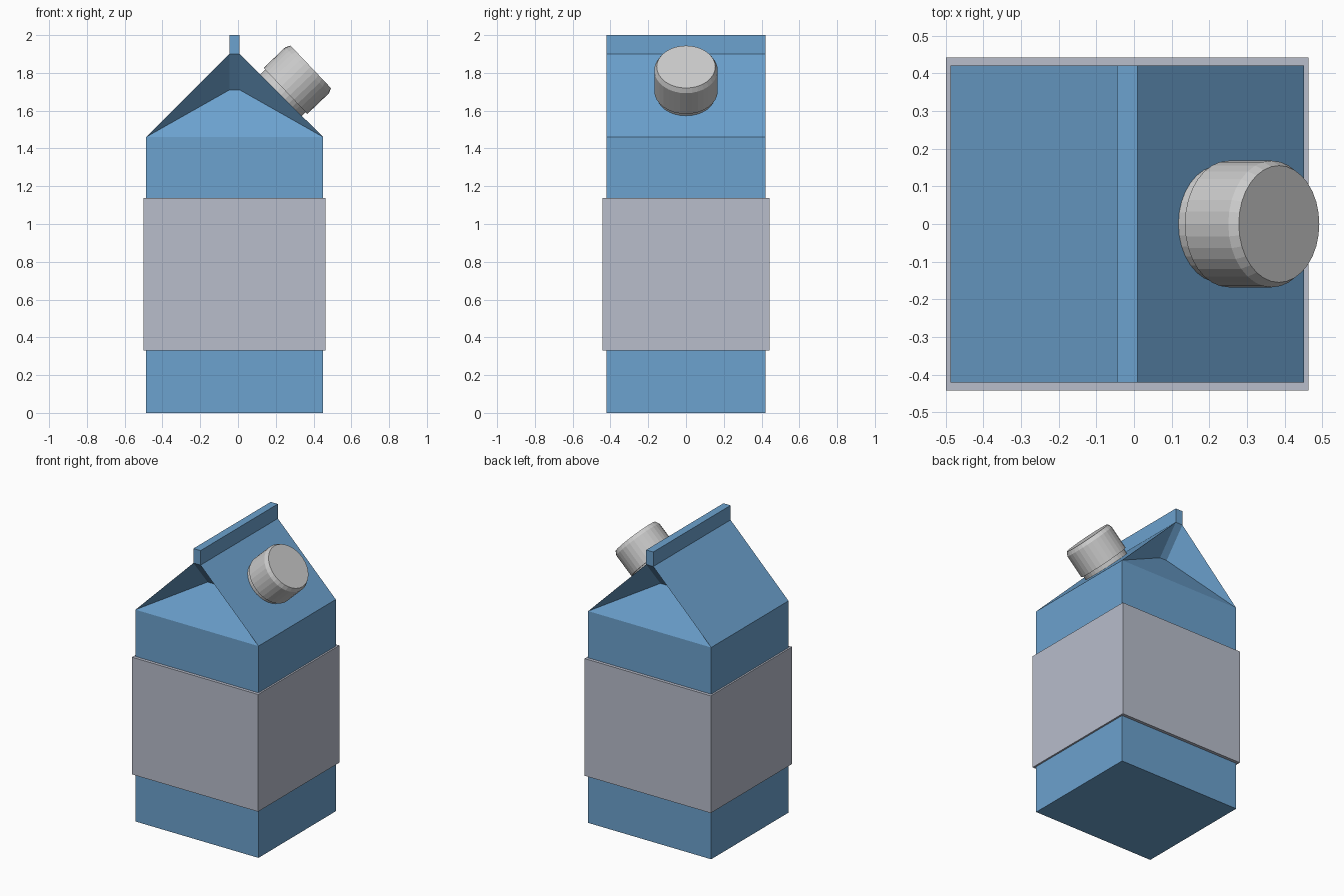
import bpy, bmesh, math
from mathutils import Matrix, Vector

if "Cube" in bpy.data.objects:
    bpy.data.objects.remove(bpy.data.objects["Cube"])

CX = -0.018            # carton centre in x
HX, HY = 0.469, 0.421  # carton half sizes
RX = 0.027             # half width of the ridge
EAVE, FOLD, RIDGE, TOP = 1.46, 1.71, 1.90, 2.0
FOLD_IN = 0.155        # how far the gable tucks inward


def material(name, color):
    m = bpy.data.materials.new(name)
    m.diffuse_color = (*color, 1)
    m.use_nodes = True
    m.node_tree.nodes["Principled BSDF"].inputs["Base Color"].default_value = m.diffuse_color
    return m


def finish(bm, name, mat=None):
    bmesh.ops.recalc_face_normals(bm, faces=bm.faces[:])
    me = bpy.data.meshes.new(name)
    bm.to_mesh(me)
    bm.free()
    ob = bpy.data.objects.new(name, me)
    bpy.context.collection.objects.link(ob)
    if mat:
        me.materials.append(mat)
    return ob


def ring(bm, hx, hy, z):
    """Rectangle: front left, front right, back right, back left."""
    return [bm.verts.new((CX + sx * hx, sy * hy, z))
            for sx, sy in ((-1, -1), (1, -1), (1, 1), (-1, 1))]


def bridge(bm, a, b, sides=range(4)):
    for i in sides:
        j = (i + 1) % 4
        bm.faces.new((a[i], a[j], b[j], b[i]))


blue = material("carton_blue", (0.15, 0.36, 0.62))
pale = material("label_grey", (0.48, 0.51, 0.60))

# carton: walls, roof slopes, tucked gables and top fin
bm = bmesh.new()
base = ring(bm, HX, HY, 0)
eave = ring(bm, HX, HY, EAVE)
fold = ring(bm, RX, HY - FOLD_IN, FOLD)
ridge = ring(bm, RX, HY, RIDGE)
top = ring(bm, RX, HY, TOP)
bm.faces.new(base)
bridge(bm, base, eave)
bridge(bm, eave, ridge, (1, 3))
bridge(bm, eave, fold, (0, 2))
bridge(bm, fold, ridge, (0, 2))
for i in range(4):
    bm.faces.new((eave[i], fold[i], ridge[i]))
bridge(bm, ridge, top)
bm.faces.new(top)
finish(bm, "carton", blue)

# label band wrapped round the walls
bm = bmesh.new()
loops = [ring(bm, HX + dx, HY + dx * 1.8, z)
         for dx, z in ((0, 0.33), (0.012, 0.33), (0.012, 1.138), (0, 1.138))]
for a, b in zip(loops, loops[1:]):
    bridge(bm, a, b)
finish(bm, "label_band", pale)

# screw cap with bevelled rim and narrower neck, turned about its own axis
SIDES = 32
profile = [(0.155, -0.25), (0.155, -0.185), (0.168, -0.185),
           (0.168, -0.026), (0.155, 0)]
bm = bmesh.new()
rows = [[bm.verts.new((r * math.cos(2 * math.pi * k / SIDES),
                       r * math.sin(2 * math.pi * k / SIDES), z))
         for k in range(SIDES)] for r, z in profile]
for a, b in zip(rows, rows[1:]):
    for k in range(SIDES):
        n = (k + 1) % SIDES
        bm.faces.new((a[k], a[n], b[n], b[k]))
bm.faces.new(rows[0])
bm.faces.new(rows[-1])
cap = finish(bm, "screw_cap")
cap.matrix_world = (Matrix.Translation(Vector((0.385, 0, 1.832)))
                    @ Matrix.Rotation(math.radians(46.4), 4, 'Y'))
